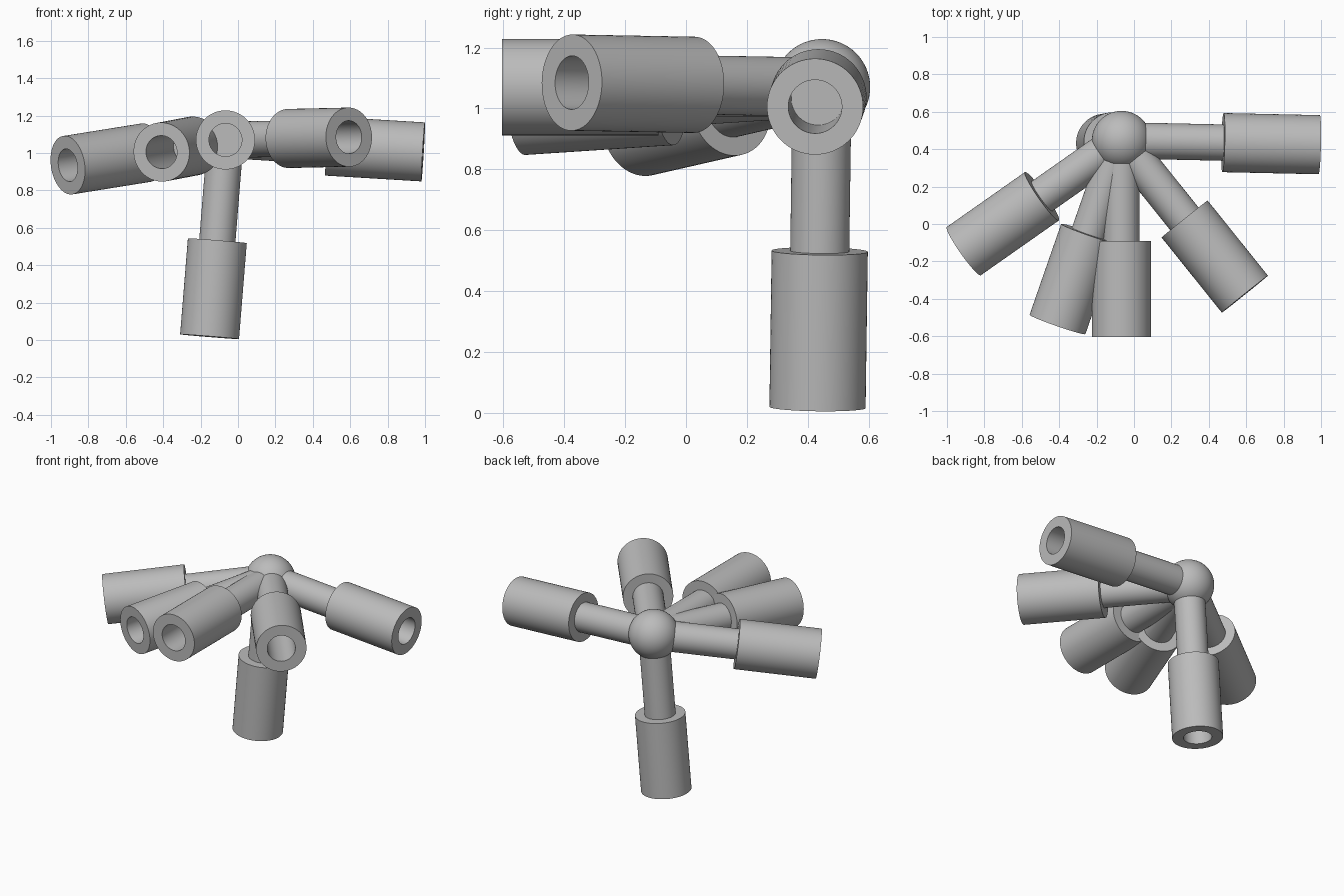
import bpy
import bmesh
import math
from mathutils import Vector

cube = bpy.data.objects.get("Cube")
if cube:
    bpy.data.objects.remove(cube, do_unlink=True)

# Single plain grey
grey = bpy.data.materials.new("plain_grey")
grey.use_nodes = True
colour = (0.5, 0.5, 0.5, 1)
grey.diffuse_color = colour
grey.node_tree.nodes["Principled BSDF"].inputs["Base Color"].default_value = colour

CENTRE = Vector((-0.067, 0.447, 1.07))
SLEEVE_LENGTH, SLEEVE_RADIUS = 0.515, 0.158
HOLE_DEPTH, HOLE_RADIUS = 0.45, 0.088
ROD_RADIUS = 0.097
SIDES = 64


def finish(obj):
    obj.data.materials.append(grey)
    bpy.ops.object.select_all(action="DESELECT")
    obj.select_set(True)
    bpy.context.view_layer.objects.active = obj
    bpy.ops.object.shade_smooth_by_angle(angle=math.radians(30))


def lathe(name, profile, origin, axis):
    """Turn a (radius, height) profile about an axis starting at origin."""
    bm = bmesh.new()
    verts = [bm.verts.new((r, 0, h)) for r, h in profile]
    edges = [bm.edges.new(pair) for pair in zip(verts, verts[1:])]
    bmesh.ops.spin(bm, geom=verts + edges, cent=(0, 0, 0), axis=(0, 0, 1),
                   angle=math.tau, steps=SIDES)
    bmesh.ops.remove_doubles(bm, verts=bm.verts, dist=1e-5)
    bmesh.ops.recalc_face_normals(bm, faces=bm.faces)
    mesh = bpy.data.meshes.new(name)
    bm.to_mesh(mesh)
    bm.free()
    obj = bpy.data.objects.new(name, mesh)
    bpy.context.collection.objects.link(obj)
    obj.location = origin
    obj.rotation_mode = "QUATERNION"
    obj.rotation_quaternion = axis.to_track_quat("Z", "Y")
    finish(obj)


# Central ball
bpy.ops.mesh.primitive_uv_sphere_add(segments=SIDES, ring_count=32,
                                     radius=0.158, location=CENTRE)
ball = bpy.context.object
ball.name = "hub_ball"
finish(ball)

# Outer end of each arm
arms = {
    "left": (0.99, 0.424, 1.006),
    "front_left": (0.593, -0.375, 1.085),
    "front": (-0.067, -0.605, 1.07),
    "front_right": (-0.409, -0.537, 1.005),
    "right": (-0.91, -0.145, 0.935),
    "lower": (-0.152, 0.432, 0.018),
}

for name, end in arms.items():
    span = Vector(end) - CENTRE
    axis = span.normalized()
    start = span.length - SLEEVE_LENGTH
    floor = SLEEVE_LENGTH - HOLE_DEPTH

    # Rod from the hub into the closed end of the sleeve
    rod_end = start + floor / 2
    lathe(name + "_rod",
          [(0, 0), (ROD_RADIUS, 0), (ROD_RADIUS, rod_end), (0, rod_end)],
          CENTRE, axis)

    # Sleeve with a deep round socket in its outer end
    lathe(name + "_sleeve",
          [(0, 0), (SLEEVE_RADIUS, 0), (SLEEVE_RADIUS, SLEEVE_LENGTH),
           (HOLE_RADIUS, SLEEVE_LENGTH), (HOLE_RADIUS, floor), (0, floor)],
          CENTRE + axis * start, axis)
